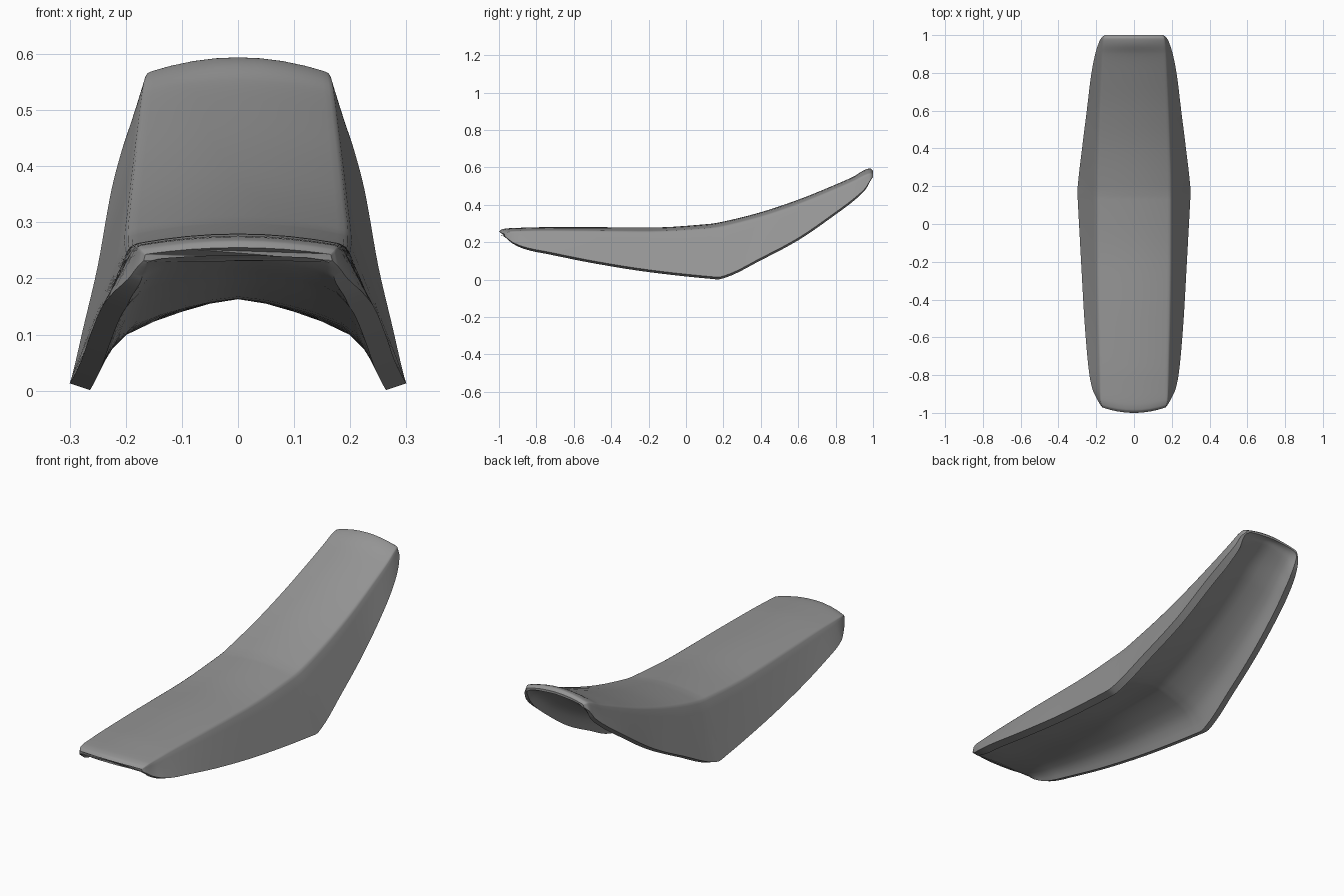
import bpy, bmesh, math

if "Cube" in bpy.data.objects:
    bpy.data.objects.remove(bpy.data.objects["Cube"])

# seat stations: y, top centre z, edge x, edge z, skirt x, skirt z, underside centre z
ROWS = [
    (-1.0, .255, .165, .243, .168, .232, .242),
    (-.985, .268, .173, .252, .178, .222, .237),
    (-.95, .274, .178, .258, .195, .200, .232),
    (-.88, .277, .180, .260, .222, .175, .222),
    (-.75, .280, .183, .262, .242, .150, .208),
    (-.50, .280, .190, .260, .263, .100, .182),
    (-.20, .278, .195, .257, .280, .052, .163),
    (.13, .298, .197, .275, .298, .016, .163),
    (.17, .304, .197, .280, .300, .013, .168),
    (.21, .312, .197, .288, .297, .022, .176),
    (.40, .360, .192, .337, .275, .115, .235),
    (.60, .427, .185, .404, .250, .222, .325),
    (.80, .508, .175, .486, .225, .360, .440),
    (.90, .553, .170, .530, .205, .435, .515),
    (.96, .588, .165, .560, .186, .490, .555),
    (.985, .594, .160, .567, .173, .530, .570),
    (1.0, .583, .150, .562, .155, .550, .572),
]
ARCH = [(1, 0), (.95, .19), (.88, .40), (.76, .60), (.57, .75), (.38, .86), (.19, .95), (0, 1)]
STEPS = 5


def slope(i, c):
    # limited slope keeps the interpolated curves free of overshoot
    def sec(a):
        return (ROWS[a + 1][c] - ROWS[a][c]) / (ROWS[a + 1][0] - ROWS[a][0])
    if i == 0:
        return sec(0)
    if i == len(ROWS) - 1:
        return sec(i - 1)
    a, b = sec(i - 1), sec(i)
    return 0 if a * b <= 0 else 2 * a * b / (a + b)


def station(i, t):
    a, b = ROWS[i], ROWS[i + 1]
    h = b[0] - a[0]
    out = [a[0] + h * t]
    for c in range(1, 7):
        out.append((2*t**3 - 3*t**2 + 1) * a[c] + (t**3 - 2*t**2 + t) * h * slope(i, c)
                   + (3*t**2 - 2*t**3) * b[c] + (t**3 - t**2) * h * slope(i + 1, c))
    return out


def half_section(s):
    y, zt, xe, ze, xb, zb, zu = s
    pts = [(xe * t, zt - (zt - ze) * t * t) for t in (0, .25, .5, .75, .9, .96)]
    # softly rounded edge, then the straight side panel
    pts.append((xe * .995, ze - (ze - zb) * .012))
    pts += [(xe + (xb - xe) * t, ze + (zb - ze) * t) for t in (.05, .2, .4, .6, .8, 1)]
    # bottom rim and hollow underside
    k = max(.2, min(1, (ze - zb) / .1))
    xi, zi = xb - .036 * k, zb - .012 * k
    pts += [(xi * u, zi + (zu - zi) * v) for u, v in ARCH]
    return pts


def ring(s):
    half = half_section(s)
    full = half + [(-x, z) for x, z in half[-2:0:-1]]
    bow = .03 * max(0, min(1, (-.8 - s[0]) / .2))      # bowed front lip
    return [(x, s[0] + bow * min(1, (x / .17) ** 2), z) for x, z in full]


stations = [station(i, j / STEPS) for i in range(len(ROWS) - 1) for j in range(STEPS)]
stations.append(list(ROWS[-1]))

# seat shell
bm = bmesh.new()
rings = [[bm.verts.new(p) for p in ring(s)] for s in stations]
n = len(rings[0])
for a, b in zip(rings, rings[1:]):
    for k in range(n):
        bm.faces.new((a[k], a[(k + 1) % n], b[(k + 1) % n], b[k]))

# end lips: strips joining the top half to the underside
for r in (rings[0], rings[-1]):
    bm.faces.new(r)
bmesh.ops.triangulate(bm, faces=[f for f in bm.faces if len(f.verts) > 4])
bmesh.ops.recalc_face_normals(bm, faces=bm.faces)
me = bpy.data.meshes.new("seat")
bm.to_mesh(me)
bm.free()
seat = bpy.data.objects.new("seat", me)
bpy.context.collection.objects.link(seat)

mat = bpy.data.materials.new("grey")
mat.diffuse_color = (.3, .3, .3, 1)
mat.use_nodes = True
mat.node_tree.nodes["Principled BSDF"].inputs["Base Color"].default_value = mat.diffuse_color
me.materials.append(mat)

bpy.context.view_layer.objects.active = seat
seat.select_set(True)
bpy.ops.object.shade_smooth_by_angle(angle=math.radians(35))
